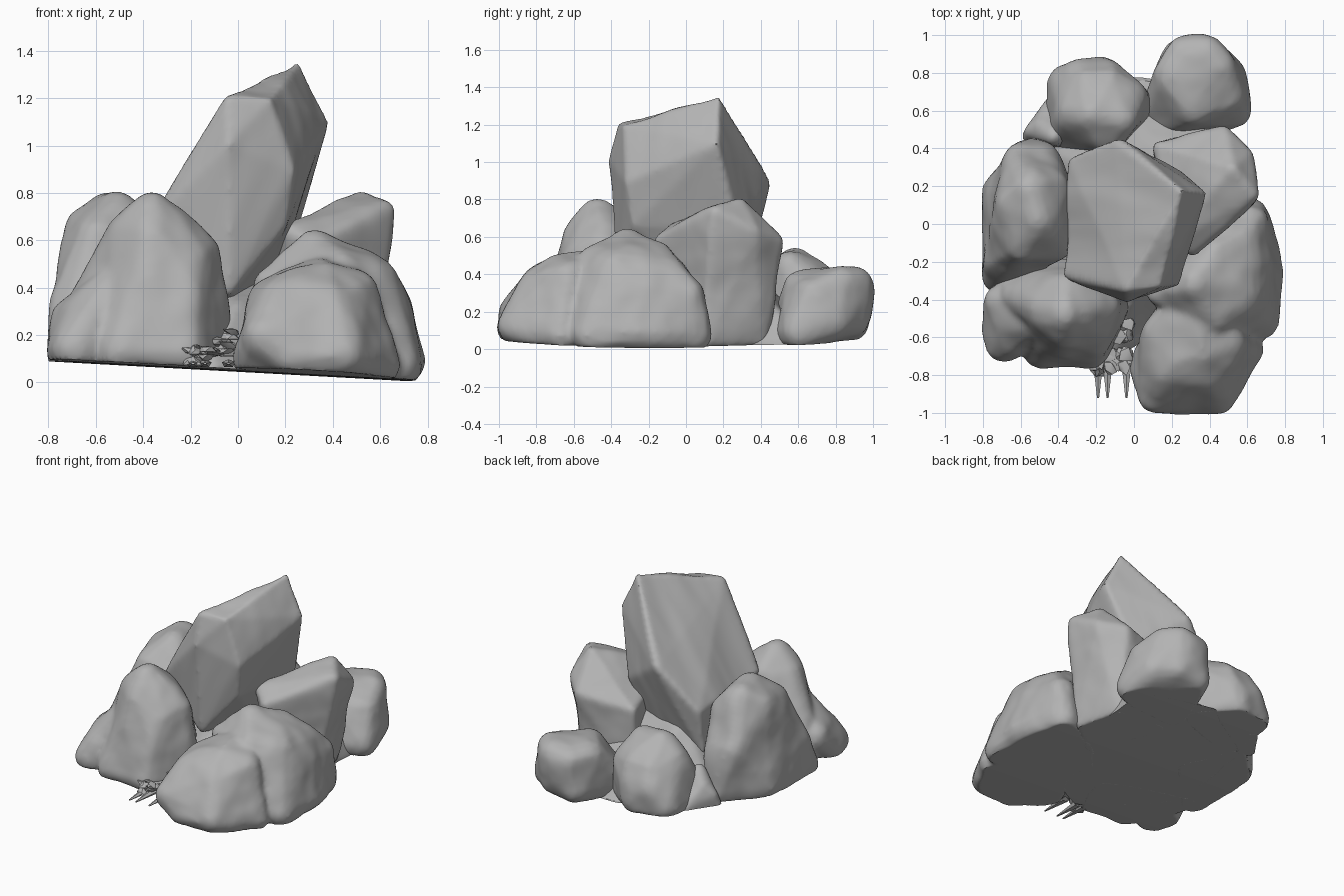
import bpy
import bmesh
import math
import random
from mathutils import Vector, noise

random.seed(4)

default_cube = bpy.data.objects.get("Cube")
if default_cube:
    bpy.data.objects.remove(default_cube, do_unlink=True)

stone = bpy.data.materials.new("grey stone")
stone.use_nodes = True
grey = (.45, .45, .45, 1)
stone.diffuse_color = grey
shader = stone.node_tree.nodes["Principled BSDF"]
shader.inputs["Base Color"].default_value = grey
shader.inputs["Roughness"].default_value = .8


def ground(co):
    """Height of the gently tilted, slightly dished underside."""
    return max(0, .045 - .055 * co.x) + .025 * co.y ** 2


def finish(name, mesh, angle):
    mesh.materials.clear()
    mesh.materials.append(stone)
    obj = bpy.data.objects.new(name, mesh)
    bpy.context.collection.objects.link(obj)
    bpy.ops.object.select_all(action="DESELECT")
    obj.select_set(True)
    bpy.context.view_layer.objects.active = obj
    bpy.ops.object.shade_smooth_by_angle(angle=math.radians(angle))


def add_lump(bm, corners, radius):
    """Add a rounded convex lump that just reaches the corners."""
    points = [Vector(c) for c in corners]
    centre = sum(points, Vector()) / len(points)
    ball = bmesh.new()
    bmesh.ops.create_icosphere(ball, subdivisions=2, radius=radius)
    cloud = []
    for p in points:
        core = p + (centre - p).normalized() * radius * 1.3
        cloud += [bm.verts.new(core + v.co) for v in ball.verts]
    ball.free()
    hull = bmesh.ops.convex_hull(bm, input=cloud)
    unused = [g for g in hull["geom_interior"] if isinstance(g, bmesh.types.BMVert)]
    bmesh.ops.delete(bm, geom=unused, context="VERTS")


def rock(name, *lumps, radius=.1, rough=.018, stretch=Vector(), soften=6):
    """Fuse the lumps into one stone, evenly remeshed and weathered."""
    bm = bmesh.new()
    for corners in lumps:
        add_lump(bm, corners, radius)
    hull_mesh = bpy.data.meshes.new(name + " hull")
    bm.to_mesh(hull_mesh)
    bm.free()

    # Fuse and even out the surface
    helper = bpy.data.objects.new(name + " helper", hull_mesh)
    bpy.context.collection.objects.link(helper)
    remesh = helper.modifiers.new("fuse", "REMESH")
    remesh.mode = "VOXEL"
    remesh.voxel_size = .018
    smooth = helper.modifiers.new("soften", "SMOOTH")
    smooth.iterations = soften
    graph = bpy.context.evaluated_depsgraph_get()
    mesh = bpy.data.meshes.new_from_object(helper.evaluated_get(graph))
    mesh.name = name
    bpy.data.objects.remove(helper, do_unlink=True)

    # Weather the surface and flatten the underside
    normals = [v.normal.copy() for v in mesh.vertices]
    for v, normal in zip(mesh.vertices, normals):
        q = v.co - stretch * v.co.dot(stretch) * .8
        bump = noise.noise(q * 4) + noise.noise(q * 10) * .25
        v.co += normal * bump * rough
        v.co.z = max(v.co.z, ground(v.co))
    finish(name, mesh, 40)


# Tall leaning slab
rock("leaning_slab", [
    (.26, .18, 1.36), (.14, -.34, 1.21), (-.04, -.36, 1.21), (.38, .17, 1.11),
    (-.04, -.42, 1.02), (.24, -.33, .9), (-.08, .45, .89), (-.34, .35, .6),
    (-.37, -.28, .66), (.21, -.3, .65), (.25, .28, .66), (-.04, -.35, .37),
    (0, .2, .2), (-.35, .3, .3)],
    radius=.02, stretch=Vector((.4, 0, .9)).normalized(), soften=3)

# Front left boulder with a low toe
rock("front_left_boulder", [
    (-.38, -.47, .84), (-.52, -.44, .73), (-.22, -.42, .72), (-.38, -.62, .7),
    (-.38, -.28, .72), (-.06, -.42, .6), (-.1, -.6, .55), (-.03, -.4, .02),
    (-.2, -.74, .02), (-.14, -.7, .35), (-.42, -.73, .45), (-.55, -.72, .03),
    (-.72, -.35, .3), (-.74, -.25, .03), (-.2, -.16, .3)], [
    (-.79, -.6, .26), (-.79, -.55, .05), (-.72, -.72, .05), (-.6, -.72, .27),
    (-.66, -.5, .4), (-.45, -.5, .5), (-.45, -.5, .03), (-.74, -.3, .27)])

# Left upright boulder
rock("left_boulder", [
    (-.55, .22, .84), (-.48, 0, .84), (-.66, .1, .78), (-.6, -.2, .7),
    (-.36, .25, .67), (-.36, -.2, .6), (-.75, .1, .42), (-.76, -.28, .3),
    (-.75, .2, .03), (-.76, -.36, .03), (-.62, .46, .4), (-.45, .44, .38),
    (-.5, .46, .03), (-.3, .1, .03)])

# Right angular block behind the front boulders
rock("right_block", [
    (.53, .3, .82), (.65, .15, .77), (.62, .38, .66), (.48, .52, .6),
    (.2, -.1, .66), (.3, -.18, .6), (.1, .43, .54), (.62, .1, .4),
    (.47, .47, .2), (.45, .42, 0), (.1, .4, 0), (.3, -.1, 0), (.54, .1, 0)],
    radius=.04, rough=.015, soften=3)

# Front right boulder, low lobe fused with a higher shoulder
rock("front_right_boulder", [
    (.42, -.65, .54), (.25, -.7, .52), (.1, -.87, .39), (.48, -.88, .38),
    (.03, -1, .16), (-.01, -.65, .22), (.2, -1.03, .05), (.5, -1, .05),
    (-.02, -.8, .02), (.6, -.6, .44), (.7, -.66, 0), (.36, -.2, .5),
    (.06, -.5, .4), (.3, -.2, 0)], [
    (.26, -.34, .65), (.38, -.12, .6), (.5, -.35, .59), (.62, .02, .46),
    (.64, -.45, .5), (.04, -.38, .44), (.76, -.2, .28), (.79, -.3, 0),
    (.74, -.6, 0), (.67, .13, .28), (.67, .13, 0), (.4, -.6, .53),
    (.1, -.3, 0), (.3, 0, 0)], rough=.022)

# Rear boulders
rock("back_right_boulder", [
    (.2, .99, .4), (.4, .99, .43), (.52, .86, .44), (.6, .6, .33),
    (.08, .78, .4), (.3, .5, .38), (.61, .52, .03), (.59, .8, .08),
    (.42, .97, .07), (.16, .95, .07), (.06, .45, .02), (.2, 1.01, .25)])
rock("back_left_boulder", [
    (-.24, .53, .57), (0, .5, .52), (-.38, .55, .47), (-.32, .8, .42),
    (-.05, .81, .41), (.1, .68, .37), (-.45, .66, .28), (-.34, .88, .2),
    (-.1, .89, .2), (-.14, .87, .04), (-.44, .78, .04), (.1, .6, .02),
    (-.46, .4, .02), (-.1, .35, .4)])
rock("small_back_stone", [
    (-.6, .48, .16), (-.5, .54, .26), (-.4, .45, .32), (-.42, .68, .05),
    (-.6, .44, .03), (-.35, .4, 0)], radius=.05)

# Filling between the boulders
rock("core_filling", [
    (-.65, -.35, 0), (.45, -.4, 0), (.5, .7, 0), (-.55, .45, 0), (0, .8, 0),
    (0, -.4, .32), (-.2, .3, .5), (.3, .2, .5), (-.12, -.72, .05)], radius=.05)

# Crumpled scraps between the front boulders
bm = bmesh.new()
for i in range(34):
    t = random.random()
    spot = Vector((random.uniform(-.22, -.02), -.5 - .28 * t,
                   random.uniform(.08, .22 - .08 * t)))
    scrap = bmesh.ops.create_icosphere(bm, subdivisions=1, radius=.04)
    for v in scrap["verts"]:
        v.co *= random.uniform(.5, 1.4)
        v.co.z *= .5
        v.co += spot
for x in (-.19, -.14, -.04):
    spike = bmesh.ops.create_cone(bm, segments=5, radius1=.03, radius2=.006, depth=.2)
    for v in spike["verts"]:
        v.co = Vector((x + v.co.x, -.82 - v.co.z, .08 + v.co.y * .6))
scraps = bpy.data.meshes.new("crumpled_scraps")
bm.to_mesh(scraps)
bm.free()
finish("crumpled_scraps", scraps, 30)
